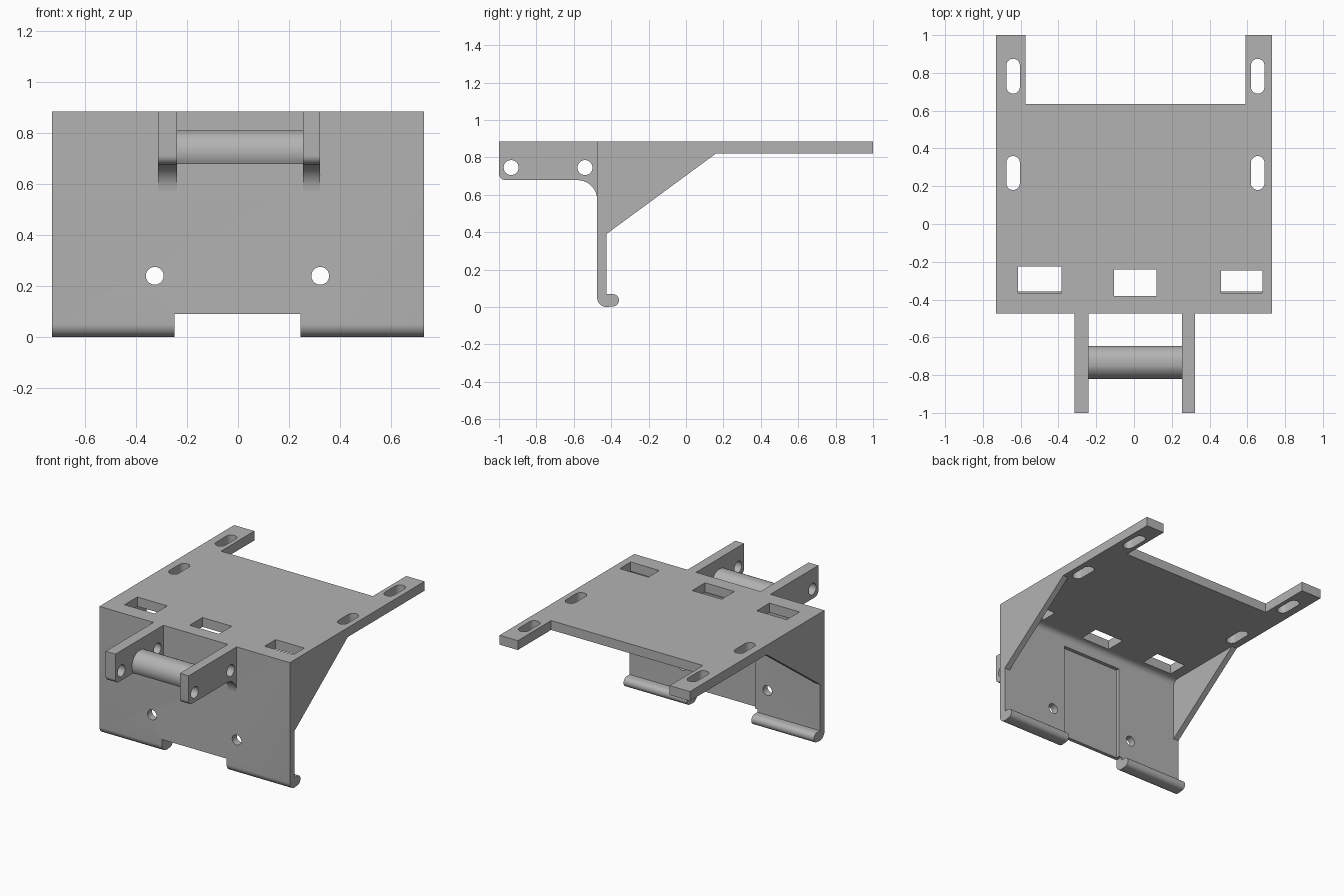
import bpy, bmesh
from math import pi, cos, sin
from mathutils import Vector

if "Cube" in bpy.data.objects:
    bpy.data.objects.remove(bpy.data.objects["Cube"])

grey = bpy.data.materials.new("plain grey")
grey.use_nodes = True
COLOUR = (0.45, 0.45, 0.45, 1)
grey.diffuse_color = COLOUR
grey.node_tree.nodes["Principled BSDF"].inputs["Base Color"].default_value = COLOUR


def arc(u, v, r, start, end, steps=10):
    """Points on a circular arc, angles in degrees."""
    angles = [(start + (end - start) * i / steps) * pi / 180 for i in range(steps + 1)]
    return [(u + r * cos(a), v + r * sin(a)) for a in angles]


def prism(name, outline, axis, low, high):
    """Extrude a 2D outline along x (outline is y, z), y (x, z) or z (x, y)."""
    place = {"x": lambda u, v, w: (w, u, v),
             "y": lambda u, v, w: (u, w, v),
             "z": lambda u, v, w: (u, v, w)}[axis]
    bm = bmesh.new()
    face = bm.faces.new([bm.verts.new(place(u, v, low)) for u, v in outline])
    moved = bmesh.ops.extrude_face_region(bm, geom=[face])["geom"]
    verts = [g for g in moved if isinstance(g, bmesh.types.BMVert)]
    bmesh.ops.translate(bm, verts=verts, vec=Vector(place(0, 0, high - low)))
    bmesh.ops.recalc_face_normals(bm, faces=bm.faces[:])
    mesh = bpy.data.meshes.new(name)
    bm.to_mesh(mesh)
    bm.free()
    mesh.materials.append(grey)
    obj = bpy.data.objects.new(name, mesh)
    bpy.context.collection.objects.link(obj)
    return obj


def rect(u0, u1, v0, v1):
    return [(u0, v0), (u1, v0), (u1, v1), (u0, v1)]


def circle(u, v, r):
    return arc(u, v, r, 0, 360, 32)[:-1]


def slot(x, y0, y1, r=0.036):
    return arc(x, y1 - r, r, 0, 180) + arc(x, y0 + r, r, 180, 360)


def select(obj):
    bpy.ops.object.select_all(action="DESELECT")
    obj.select_set(True)
    bpy.context.view_layer.objects.active = obj


def cut(obj, cutters):
    select(obj)
    for cutter in cutters:
        cutter.hide_render = True
        mod = obj.modifiers.new("cut", "BOOLEAN")
        mod.operation, mod.solver, mod.object = "DIFFERENCE", "EXACT", cutter
        bpy.ops.object.modifier_apply(modifier=mod.name)
        bpy.data.objects.remove(cutter)


def smooth(obj):
    select(obj)
    bpy.ops.object.shade_smooth_by_angle(angle=pi / 6)


W, TOP, UNDER = 0.73, 0.885, 0.82
FRONT, BACK = -0.475, -0.425

# Top plate, front wall and bottom hook as one bent profile
profile = ([(1, TOP), (FRONT, TOP)]
           + arc(FRONT + 0.05, 0.05, 0.05, 180, 270)
           + arc(-0.391, 0.036, 0.033, -90, 90)
           + [(BACK, 0.069)]
           + arc(BACK + 0.04, UNDER - 0.04, 0.04, 180, 90)
           + [(1, UNDER)])
bracket = prism("bracket_body", profile, "x", -W, W)

# Rear gap, bottom gap and recessed panel on the inner wall
cutters = [prism("rear_gap", rect(-0.575, 0.59, 0.635, 1.2), "z", 0.5, 1.2),
           prism("bottom_gap", rect(-0.25, 0.245, -0.2, 0.09), "y", -0.7, -0.2),
           prism("wall_recess", rect(-0.23, 0.23, 0.05, 0.74), "y", -0.45, -0.38)]
# Rectangular windows in the top plate
for x0, x1, y0, y1 in [(-0.615, -0.385, -0.365, -0.225),
                       (-0.105, 0.12, -0.38, -0.24),
                       (0.46, 0.68, -0.365, -0.245)]:
    cutters.append(prism("window", rect(x0, x1, y0, y1), "z", 0.7, 1.2))
# Mounting slots and screw holes
for x in (-0.64, 0.655):
    for y0, y1 in ((0.69, 0.875), (0.18, 0.36)):
        cutters.append(prism("slot", slot(x, y0, y1), "z", 0.7, 1.2))
for x in (-0.327, 0.323):
    cutters.append(prism("screw_hole", circle(x, 0.24, 0.035), "y", -0.7, -0.2))
cut(bracket, cutters)
smooth(bracket)

# Triangular side gussets
for side, x0, x1 in (("left", W - 0.04, W), ("right", -W, -W + 0.04)):
    prism(side + "_gusset",
          [(BACK - 0.02, 0.39), (BACK, 0.39), (0.16, UNDER), (0.16, UNDER + 0.02),
           (BACK - 0.02, UNDER + 0.02)], "x", x0, x1)

# Front arms with rounded nose, flared root and two pin holes
arm_profile = ([(FRONT + 0.01, TOP), (-1, TOP)]
               + arc(-0.965, 0.713, 0.035, 180, 270)
               + arc(FRONT - 0.105, 0.573, 0.105, 90, 0)
               + [(FRONT + 0.01, 0.573)])
for side, x0, x1 in (("left", 0.255, 0.322), ("right", -0.315, -0.24)):
    arm = prism(side + "_arm", arm_profile, "x", x0, x1)
    cut(arm, [prism("pin_hole", circle(y, 0.745, 0.04), "x", -0.5, 0.5)
              for y in (-0.935, -0.54)])
    smooth(arm)

# Round crossbar with flattened top and bottom
bar_profile = arc(-0.732, 0.725, 0.0875, -31, 76, 16) + arc(-0.732, 0.725, 0.0875, 104, 211, 16)
bar = prism("crossbar", bar_profile, "x", -0.25, 0.265)
smooth(bar)
